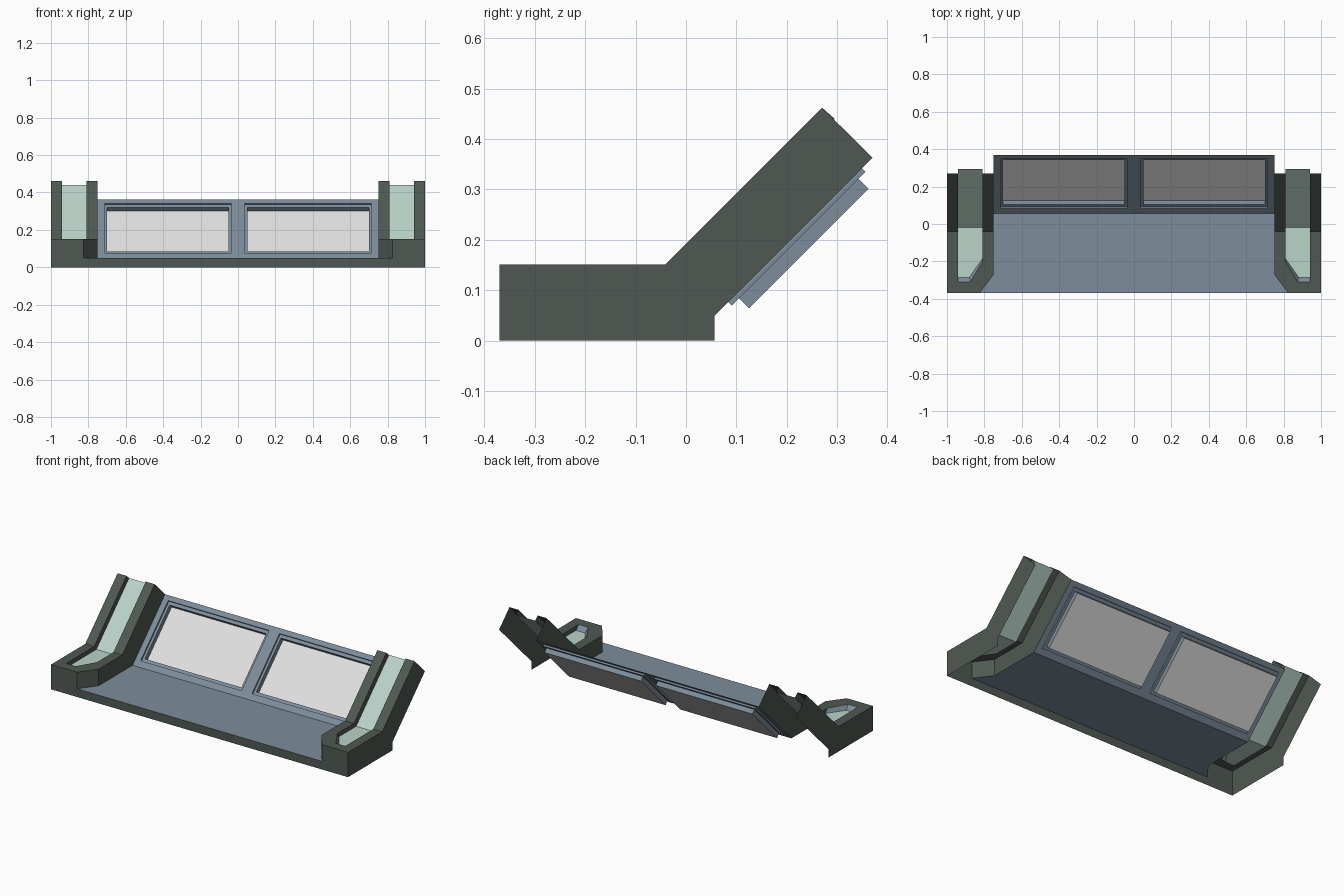
import bpy, bmesh
from mathutils import Vector

cube = bpy.data.objects.get("Cube")
if cube:
    bpy.data.objects.remove(cube, do_unlink=True)


def material(name, rgb):
    linear = [((c / 255 + 0.055) / 1.055) ** 2.4 for c in rgb] + [1]
    mat = bpy.data.materials.new(name)
    mat.use_nodes = True
    mat.diffuse_color = linear
    mat.node_tree.nodes["Principled BSDF"].inputs["Base Color"].default_value = linear
    return mat


DARK = material("dark green", (80, 89, 82))
PALE = material("pale green", (186, 211, 201))
SLATE = material("slate blue", (125, 141, 155))
GLASS = material("light grey", (224, 224, 224))


class Shell:
    """Open surface built on the +x half and mirrored."""

    def __init__(self, name, *mats):
        self.name, self.mats, self.bm = name, mats, bmesh.new()

    def face(self, points, toward, mat=0):
        f = self.bm.faces.new([self.bm.verts.new(p) for p in points])
        f.normal_update()
        if f.normal.dot(Vector(toward)) < 0:
            f.normal_flip()
        f.material_index = mat

    def finish(self):
        bmesh.ops.remove_doubles(self.bm, verts=self.bm.verts, dist=0.0005)
        mesh = bpy.data.meshes.new(self.name)
        self.bm.to_mesh(mesh)
        self.bm.free()
        for m in self.mats:
            mesh.materials.append(m)
        obj = bpy.data.objects.new(self.name, mesh)
        bpy.context.collection.objects.link(obj)
        obj.modifiers.new("Mirror", 'MIRROR')


# Shared dimensions
FRONT, BACK, TOP, FLOOR, KNEE = -0.37, 0.057, 0.151, 0.05, -0.041
TIP_Y, TIP_Z, END_Y, END_Z = 0.27, 0.462, 0.37, 0.363
INNER, SLOT_IN, SLOT_OUT, OUTER = 0.75, 0.81, 0.94, 1.0
CUT_X, CUT_Y = 0.825, -0.27
UP, FORWARD, SLOPE = (0, 0, 1), (0, -1, 0), Vector((0, -1, 1))

# Bent side arms: open underneath and at the upper end
arm = Shell("side_arms", DARK, PALE, SLATE)
bend = [(END_Y, END_Z), (TIP_Y, TIP_Z), (KNEE, TOP)]
arm.face([(OUTER, y, z) for y, z in
          [(FRONT, 0), (BACK, 0), (BACK, FLOOR)] + bend + [(FRONT, TOP)]], (1, 0, 0))
arm.face([(INNER, y, z) for y, z in
          [(CUT_Y, FLOOR), (BACK, FLOOR)] + bend + [(CUT_Y, TOP)]], (-1, 0, 0))
arm.face([(CUT_X, FRONT, FLOOR), (INNER, CUT_Y, FLOOR),
          (INNER, CUT_Y, TOP), (CUT_X, FRONT, TOP)], (-1, -1, 0))
arm.face([(CUT_X, FRONT, FLOOR), (OUTER, FRONT, FLOOR),
          (OUTER, FRONT, TOP), (CUT_X, FRONT, TOP)], FORWARD)

# Arm rim around the slot
rim = [(SLOT_IN, -0.20), (0.875, -0.31), (SLOT_OUT, -0.31)]
arm.face([(x, y, TOP) for x, y in
          [(OUTER, FRONT), (OUTER, KNEE), (SLOT_OUT, KNEE)] + rim[::-1] +
          [(SLOT_IN, KNEE), (INNER, KNEE), (INNER, CUT_Y), (CUT_X, FRONT)]], UP)
for a, b in ((INNER, SLOT_IN), (SLOT_OUT, OUTER)):
    arm.face([(a, KNEE, TOP), (b, KNEE, TOP), (b, TIP_Y, TIP_Z), (a, TIP_Y, TIP_Z)], SLOPE)

# Slot walls and pale slot bed
BED, BED_Y, BED_TIP = 0.125, -0.02, (0.295, 0.44)
bed = [(SLOT_IN, -0.185), (0.88, -0.285), (SLOT_OUT, -0.285)]
for i, side in ((0, 1), (2, -1)):
    x = rim[i][0]
    arm.face([(x, y, z) for y, z in
              [(rim[i][1], TOP), (KNEE, TOP), (TIP_Y, TIP_Z), BED_TIP,
               (BED_Y, BED), (bed[i][1], BED)]], (side, 0, 0))
for i in (0, 1):
    arm.face([(*rim[i], TOP), (*rim[i + 1], TOP), (*bed[i + 1], BED), (*bed[i], BED)], UP, 2)
arm.face([(x, y, BED) for x, y in bed + [(SLOT_OUT, BED_Y), (SLOT_IN, BED_Y)]], UP, 1)
arm.face([(SLOT_IN, BED_Y, BED), (SLOT_OUT, BED_Y, BED),
          (SLOT_OUT, *BED_TIP), (SLOT_IN, *BED_TIP)], SLOPE, 1)
arm.finish()

# Front sill strip
sill = Shell("front_sill", DARK)
sill.face([(0, FRONT, 0), (OUTER, FRONT, 0), (OUTER, FRONT, FLOOR),
           (CUT_X, FRONT, FLOOR), (0, FRONT, FLOOR)], FORWARD)
sill.finish()

# Floor between the arms
floor = Shell("floor", SLATE)
floor.face([(0, FRONT, FLOOR), (CUT_X, FRONT, FLOOR), (INNER, CUT_Y, FLOOR),
            (INNER, BACK, FLOOR), (0, BACK, FLOOR)], UP)
floor.finish()


# Sloping window frame with stepped recesses
def loop(x0, x1, t0, t1, depth):
    d = depth * 0.7071
    return [Vector((x, BACK + t + d, FLOOR + t - d))
            for x, t in ((x0, t0), (x1, t0), (x1, t1), (x0, t1))]


outer, inner = (0.035, 0.715, 0.027, 0.292), (0.05, 0.70, 0.041, 0.278)
loops = [loop(0, INNER, 0, END_Z - FLOOR, 0), loop(*outer, 0), loop(*outer, 0.01),
         loop(*inner, 0.01), loop(*inner, 0.038)]
frame = Shell("window_frame", SLATE)
for a, b in zip(loops, loops[1:]):
    centre = sum(a + b, Vector()) / 8
    for i in range(4):
        j = (i + 1) % 4
        quad = [a[i], a[j], b[j], b[i]]
        frame.face(quad, centre - sum(quad, Vector()) / 4 + SLOPE)
frame.finish()

# Window panes at the back of the recesses
pane = Shell("window_panes", GLASS)
pane.face(loops[-1], SLOPE)
pane.finish()
